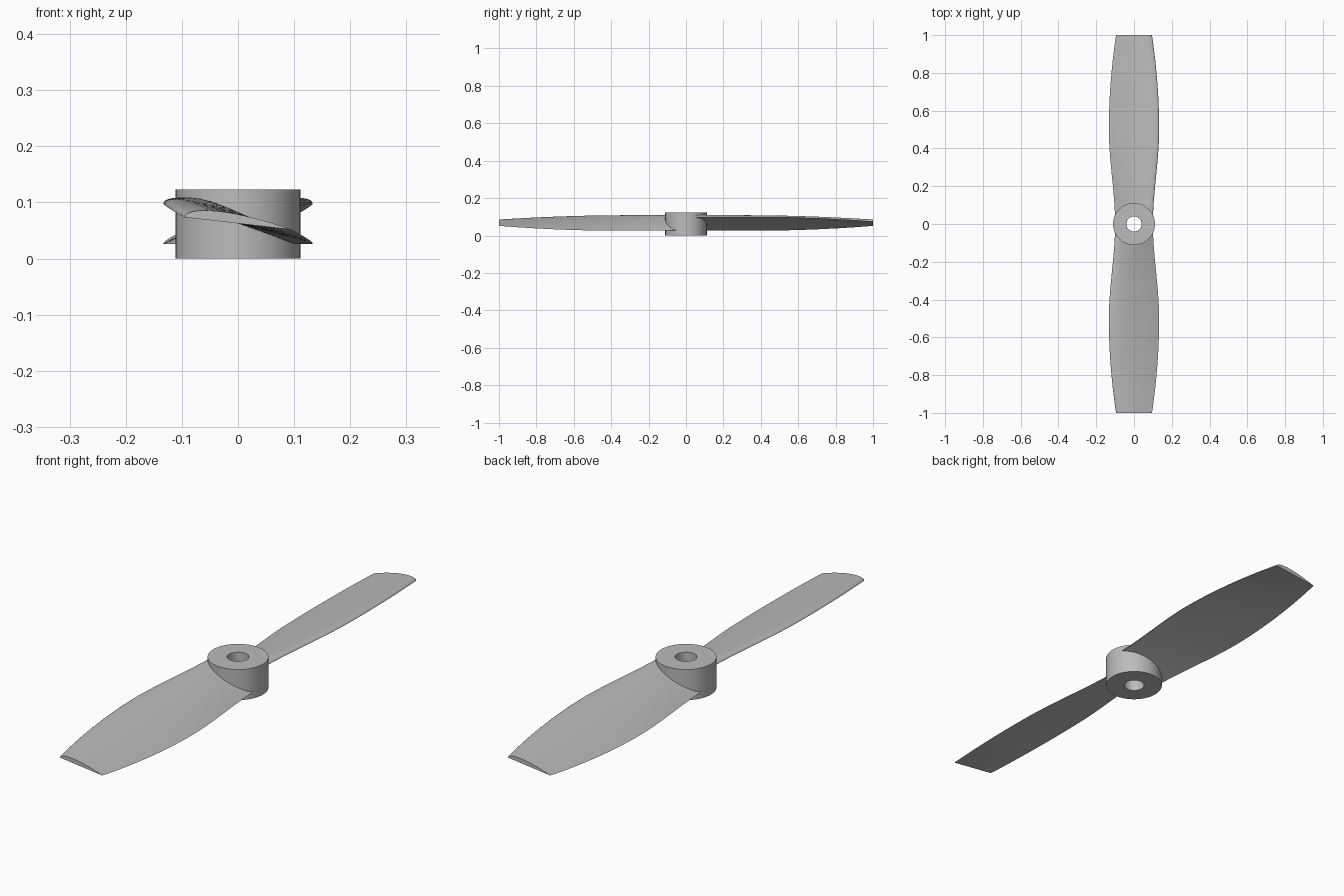
import bpy, bmesh, math

cube = bpy.data.objects.get("Cube")
if cube:
    bpy.data.objects.remove(cube, do_unlink=True)

grey = bpy.data.materials.new("plain grey")
grey.use_nodes = True
colour = (0.5, 0.5, 0.5, 1)
grey.diffuse_color = colour
grey.node_tree.nodes["Principled BSDF"].inputs["Base Color"].default_value = colour


def finish(bm, name):
    bmesh.ops.recalc_face_normals(bm, faces=bm.faces)
    mesh = bpy.data.meshes.new(name)
    bm.to_mesh(mesh)
    bm.free()
    mesh.materials.append(grey)
    obj = bpy.data.objects.new(name, mesh)
    bpy.context.collection.objects.link(obj)
    bpy.ops.object.select_all(action="DESELECT")
    obj.select_set(True)
    bpy.context.view_layer.objects.active = obj
    bpy.ops.object.shade_smooth_by_angle(angle=math.radians(35))
    return obj


def bridge(bm, a, b):
    for i in range(len(a)):
        j = (i + 1) % len(a)
        bm.faces.new((a[i], a[j], b[j], b[i]))


# Hub: a thick ring with a shaft hole
def make_hub(outer=0.111, inner=0.04, height=0.123, sides=96):
    bm = bmesh.new()
    profile = [(outer, 0), (outer, height), (inner, height), (inner, 0)]
    rings = []
    for r, z in profile:
        angles = [2 * math.pi * i / sides for i in range(sides)]
        rings.append([bm.verts.new((r * math.cos(a), r * math.sin(a), z)) for a in angles])
    for k in range(4):
        bridge(bm, rings[k], rings[(k + 1) % 4])
    return finish(bm, "hub")


# Blade planform, pitch and thickness along the radius
def half_width(r):
    if r > 0.5:
        return 0.133 - 0.152 * (r - 0.5) ** 2
    s = r / 0.5
    return 0.1 + 0.033 * s * s * (3 - 2 * s)


def half_rise(r):
    t = max(0, (r - 0.35) / 0.65)
    return 0.037 - 0.026 * t * t


def camber(t):
    # Rounded nose, thin trailing edge, peak of about one
    return 2.6 * (math.sqrt(t) * (1 - t)) * (1 - 0.15 * t * (1 - t))


def section(r, steps=24):
    w, h = half_width(r), half_rise(r)
    thick = 0.023 - 0.006 * max(0, r - 0.2)
    ts = [0.5 - 0.5 * math.cos(math.pi * i / steps) for i in range(steps + 1)]
    top = [(t, thick * camber(t)) for t in ts]
    under = [(t, 0) for t in reversed(ts[1:-1])]
    return [(-w + 2 * w * t, 0.0625 + h - 2 * h * t + up) for t, up in top + under]


def make_blade(name, direction, root=0.042, stations=40):
    bm = bmesh.new()
    loops = []
    for i in range(stations + 1):
        r = root + (1 - root) * i / stations
        loops.append([bm.verts.new((direction * x, -direction * r, z)) for x, z in section(r)])
    for a, b in zip(loops, loops[1:]):
        bridge(bm, a, b)
    bm.faces.new(loops[0])
    bm.faces.new(loops[-1])
    return finish(bm, name)


make_hub()
make_blade("front_blade", 1)
make_blade("back_blade", -1)
